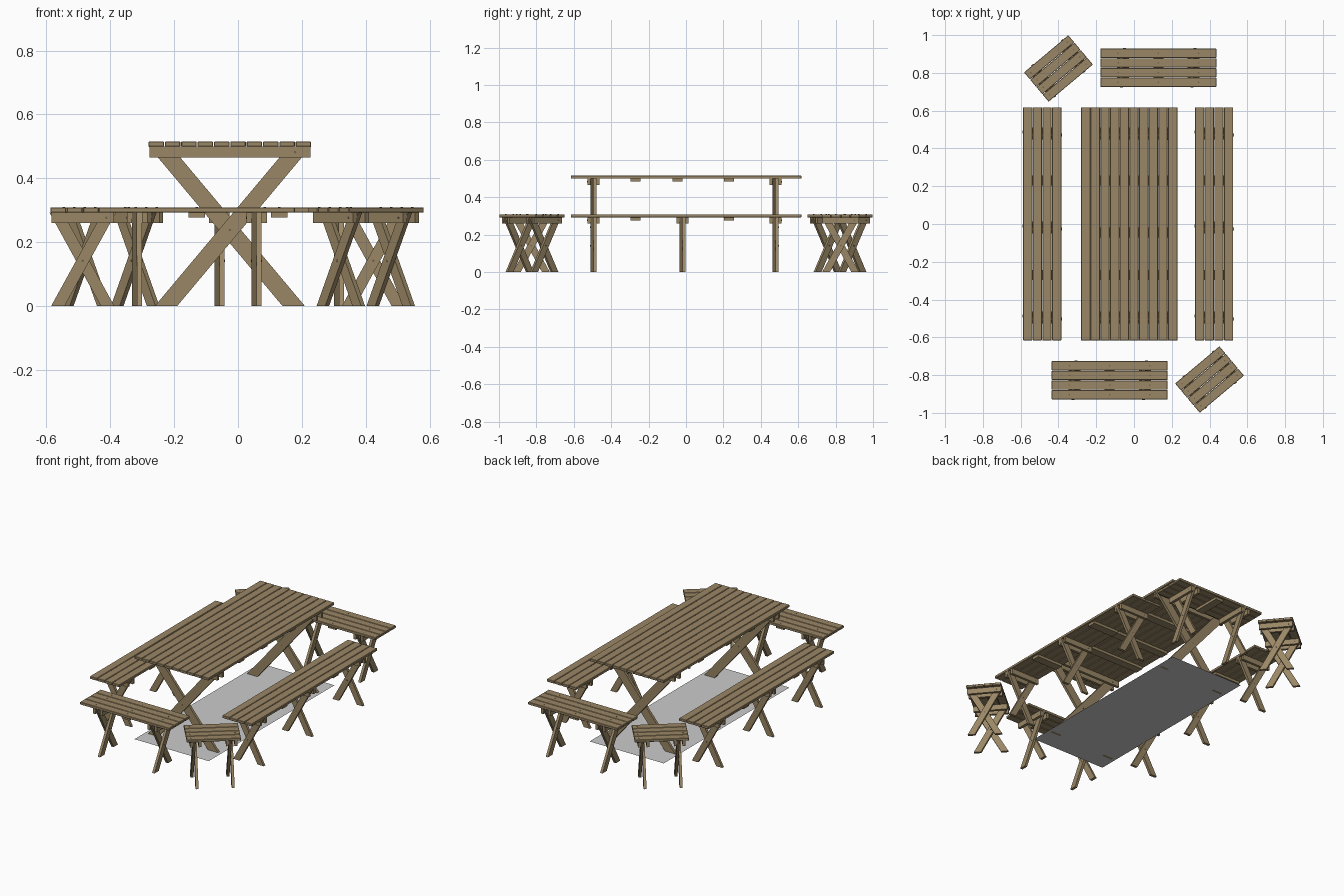
import bpy, bmesh
from math import radians
from mathutils import Matrix, Vector

if "Cube" in bpy.data.objects:
    bpy.data.objects.remove(bpy.data.objects["Cube"])

T = 0.016       # board thickness
PITCH = 0.0512  # plank spacing


def material(name, col):
    m = bpy.data.materials.new(name)
    m.diffuse_color = (*col, 1)
    m.use_nodes = True
    m.node_tree.nodes["Principled BSDF"].inputs["Base Color"].default_value = m.diffuse_color
    return m


WOOD = material("wood", (0.32, 0.24, 0.13))
STEEL = material("dark_steel", (0.16, 0.12, 0.07))


def prism(bm, profile, y0, y1):
    """Extrude an xz profile from y0 to y1."""
    a = [bm.verts.new((x, y0, z)) for x, z in profile]
    b = [bm.verts.new((x, y1, z)) for x, z in profile]
    n = len(a)
    bm.faces.new(a)
    bm.faces.new(b[::-1])
    for i in range(n):
        bm.faces.new((a[i], b[i], b[(i + 1) % n], a[(i + 1) % n]))


def box(bm, x0, x1, y0, y1, z0, z1):
    prism(bm, [(x0, z0), (x1, z0), (x1, z1), (x0, z1)], y0, y1)


def disc(bm, pos, r, depth, along_y=False):
    m = Matrix.Translation(pos)
    if along_y:
        m = m @ Matrix.Rotation(radians(90), 4, 'X')
    bmesh.ops.create_cone(bm, cap_ends=True, segments=8, radius1=r, radius2=r,
                          depth=depth, matrix=m)


def finish(bm, name, mat, place, bevel=0):
    bmesh.ops.recalc_face_normals(bm, faces=bm.faces)
    me = bpy.data.meshes.new(name)
    bm.to_mesh(me)
    bm.free()
    ob = bpy.data.objects.new(name, me)
    ob.matrix_world = place
    if mat:
        me.materials.append(mat)
    if bevel:
        b = ob.modifiers.new("edge", 'BEVEL')
        b.width, b.segments = bevel, 1
    bpy.context.collection.objects.link(ob)


def furniture(name, loc, rot, planks, y0, y1, top, beam_z, foot, head, leg_w,
              leg_ys, batten_ys, screw_ys=()):
    """Plank top on X-shaped trestles; length runs along local y."""
    place = Matrix.Translation((*loc, 0)) @ Matrix.Rotation(radians(rot), 4, 'Z')
    half = planks * PITCH / 2
    under = top - T
    xs = [(i + 0.5) * PITCH - half for i in range(planks)]

    # top planks
    bm = bmesh.new()
    for x in xs:
        box(bm, x - 0.0243, x + 0.0243, y0, y1, under, top)
    finish(bm, name + "_planks", WOOD, place, 0.002)

    # crossed legs, clamping beams and battens
    legs, beams, battens, bolts = (bmesh.new() for _ in range(4))
    slope = (head + foot) / beam_z
    head_u = slope * under - foot
    cross_z = foot / slope
    w = leg_w / 2
    bx = half - 0.004
    mid_z = (under + beam_z) / 2
    bolt_x = slope * mid_z - foot
    for y in leg_ys:
        for s in (1, -1):
            prism(legs, [(s * (-foot - w), 0), (s * (-foot + w), 0),
                         (s * (head_u + w), under), (s * (head_u - w), under)],
                  y - s * T, y)
            box(beams, -bx, bx, y - s * 2 * T, y - s * T, beam_z, under)
            disc(bolts, (s * bolt_x, y - s * 2 * T, mid_z), 0.004, 0.002, True)
            disc(bolts, (0, y - s * T, cross_z), 0.004, 0.002, True)
    for y in batten_ys:
        box(battens, -bx + 0.01, bx - 0.01, y - 0.026, y + 0.026, under - T, under)
    for y in screw_ys:
        for x in xs:
            disc(bolts, (x, y, top), 0.004, 0.001)
    finish(legs, name + "_legs", WOOD, place)
    finish(beams, name + "_beams", WOOD, place)
    if batten_ys:
        finish(battens, name + "_battens", WOOD, place)
    else:
        battens.free()
    finish(bolts, name + "_bolts", STEEL, place)


BENCH = dict(planks=4, top=0.309, beam_z=0.26, foot=0.078, head=0.065, leg_w=0.042)

# table
furniture("table", (-0.0255, 0), 0, 10, -0.616, 0.618, 0.515, 0.465, 0.2, 0.19, 0.07,
          (-0.495, 0.479), (-0.27, -0.045, 0.23))

# long side benches
for side, x in (("left", -0.486), ("right", 0.424)):
    furniture(side + "_long_bench", (x, 0), 0, y0=-0.616, y1=0.618,
              leg_ys=(-0.495, -0.019, 0.479), batten_ys=(-0.27, 0.23), **BENCH)

# end benches and corner stools, placed with half-turn symmetry
for side, s, turn in (("front", 1, 0), ("back", -1, 180)):
    furniture(side + "_short_bench", (-0.129 * s, -0.827 * s), -90 + turn,
              y0=-0.307, y1=0.307, leg_ys=(-0.187, 0.187), batten_ys=(0,),
              screw_ys=(-0.213, 0, 0.213), **BENCH)
    furniture(side + "_stool", (0.4 * s, -0.8235 * s), -50 + turn,
              y0=-0.153, y1=0.153, leg_ys=(-0.102, 0.102), batten_ys=(),
              screw_ys=(-0.126, 0.126), **BENCH)

# thin grey sheet lying under the table
bm = bmesh.new()
bm.faces.new([bm.verts.new(Vector(v)) for v in
              ((-0.28, -0.616, 0), (0.23, -0.616, 0), (0.23, 0.618, 0), (-0.28, 0.618, 0))])
finish(bm, "floor_mat", None, Matrix())
